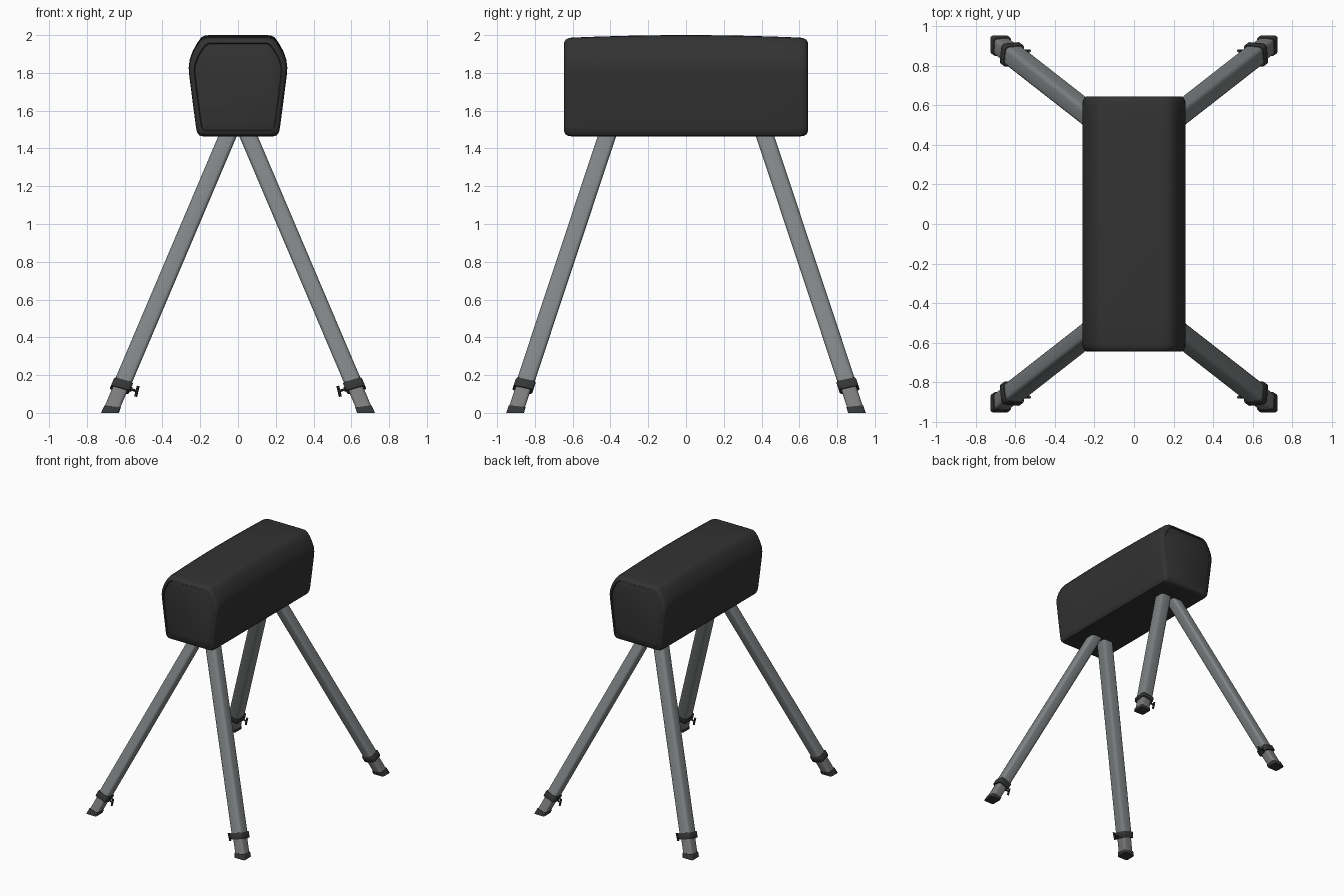
import bpy, bmesh, math
from mathutils import Vector

if "Cube" in bpy.data.objects:
    bpy.data.objects.remove(bpy.data.objects["Cube"])


def material(name, rgb):
    m = bpy.data.materials.new(name)
    m.diffuse_color = (*rgb, 1)
    m.use_nodes = True
    m.node_tree.nodes["Principled BSDF"].inputs["Base Color"].default_value = m.diffuse_color
    return m


LEATHER = material("black leather", (0.032, 0.032, 0.032))
STEEL = material("grey steel", (0.215, 0.23, 0.235))
INNER = material("inner tube grey", (0.2, 0.2, 0.205))
RUBBER = material("dark rubber", (0.035, 0.036, 0.037))


def loft(name, rings, mat, angle=35):
    """Skin a list of equal-length rings and cap both ends."""
    bm = bmesh.new()
    vs = [[bm.verts.new(p) for p in r] for r in rings]
    n = len(rings[0])
    for a, b in zip(vs, vs[1:]):
        for i in range(n):
            j = (i + 1) % n
            bm.faces.new((a[i], a[j], b[j], b[i]))
    bm.faces.new(vs[0])
    bm.faces.new(vs[-1])
    bmesh.ops.recalc_face_normals(bm, faces=bm.faces)
    me = bpy.data.meshes.new(name)
    bm.to_mesh(me)
    bm.free()
    me.materials.append(mat)
    ob = bpy.data.objects.new(name, me)
    bpy.context.collection.objects.link(ob)
    bpy.ops.object.select_all(action='DESELECT')
    ob.select_set(True)
    bpy.context.view_layer.objects.active = ob
    bpy.ops.object.shade_smooth_by_angle(angle=math.radians(angle))
    return ob


# Padded body: half profile mirrored, lofted along y with rounded, inset ends
half = [(0.185, 1.464), (0.205, 1.469), (0.217, 1.485), (0.222, 1.51), (0.242, 1.66),
        (0.258, 1.79), (0.261, 1.83), (0.256, 1.87), (0.24, 1.915), (0.215, 1.96),
        (0.195, 1.987), (0.175, 1.998), (0.15, 2.0)]
profile = half + [(-x, z) for x, z in reversed(half)]


def body_ring(y, d):
    cz = 1.732
    sx, sz = 1 - d / 0.261, 1 - d / 0.268
    ring = []
    for x, z in profile:
        drop = 0.015 * (y / 0.645) ** 2 * max(0, (z - 1.7) / 0.3)
        ring.append((x * sx, y, cz + (z - drop - cz) * sz))
    return ring


end = [(0.645 - 0.004, 0.042), (0.638, 0.036), (0.638, 0.033), (0.645, 0.028), (0.644, 0.02),
       (0.636, 0.009), (0.624, 0.003), (0.605, 0)]
stations = [(-y, d) for y, d in end]
stations += [(y, 0) for y in (-0.45, -0.3, -0.15, 0, 0.15, 0.3, 0.45)]
stations += list(reversed(end))
loft("padded_body", [body_ring(y, d) for y, d in stations], LEATHER)

# Legs: rounded square section that follows a slanted centre line
SX, SY = 0.425, 0.332


def leg_centre(z):
    return 0.678 - SX * z, 0.905 - SY * z


def leg_ring(qx, qy, z, h, r, tilt=0.0):
    cx, cy = leg_centre(z)
    ring = []
    for c in range(4):
        for k in range(4):
            a = math.pi / 2 * (c + k / 3)
            ux = math.copysign(h - r, math.cos(math.pi / 2 * c + 0.78)) + r * math.cos(a)
            uy = math.copysign(h - r, math.sin(math.pi / 2 * c + 0.78)) + r * math.sin(a)
            dz = tilt * (SX * ux + SY * uy)
            # slide along the axis so the section stays on the leg
            ring.append((qx * (cx + ux - SX * dz), qy * (cy + uy - SY * dz), z + dz))
    return ring


def rod(name, p, q, r, mat, n=10):
    p, q = Vector(p), Vector(q)
    d = (q - p).normalized()
    u = d.orthogonal().normalized()
    v = d.cross(u)
    loft(name, [[c + r * (math.cos(t) * u + math.sin(t) * v)
                 for t in (2 * math.pi * i / n for i in range(n))] for c in (p, q)], mat)


for fy, qy in (("front", -1), ("back", 1)):
    for fx, qx in (("left", -1), ("right", 1)):
        tag = fy + "_" + fx

        def part(name, rows, mat):
            loft(tag + "_" + name, [leg_ring(qx, qy, *row) for row in rows], mat)

        part("leg", [(0.13, 0.049, 0.022, 0.6), (1.52, 0.049, 0.022, 0)], STEEL)
        part("inner_tube", [(0.02, 0.043, 0.018), (0.2, 0.043, 0.018)], INNER)
        part("foot", [(0, 0.047, 0.012), (0.03, 0.046, 0.012, 0.3)], RUBBER)
        part("collar", [(0.122, 0.053, 0.016, 0.6), (0.126, 0.056, 0.018, 0.6),
                        (0.161, 0.056, 0.018, 0.6), (0.165, 0.053, 0.016, 0.6)], RUBBER)
        # Clamp screw with a cross bar, pointing to the middle
        y = qy * 0.875
        rod(tag + "_clamp_nut", (qx * 0.6, y, 0.135), (qx * 0.562, y, 0.124), 0.014, RUBBER, 6)
        rod(tag + "_clamp_screw", (qx * 0.6, y, 0.135), (qx * 0.535, y, 0.115), 0.007, RUBBER)
        rod(tag + "_clamp_handle", (qx * 0.528, y, 0.143), (qx * 0.542, y, 0.086), 0.008, RUBBER)
